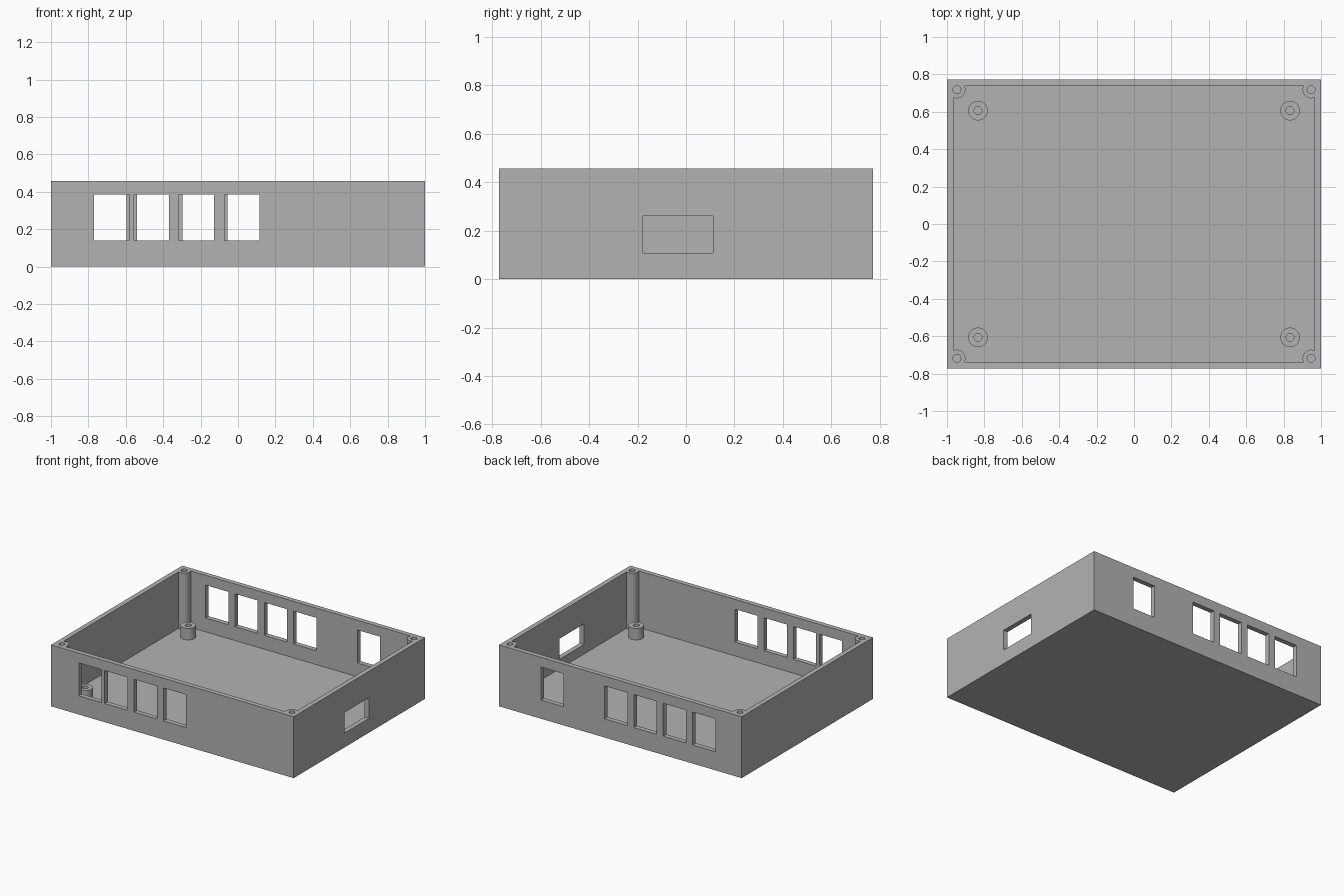
import bpy
import math

cube = bpy.data.objects.get("Cube")
if cube:
    bpy.data.objects.remove(cube, do_unlink=True)

# Overall sizes
W, D, H = 2.0, 1.545, 0.457
WALL, FLOOR = 0.036, 0.036
HOLE_R = 0.021

grey = bpy.data.materials.new("plain grey")
grey.use_nodes = True
colour = (0.45, 0.45, 0.45, 1.0)
grey.diffuse_color = colour
grey.node_tree.nodes["Principled BSDF"].inputs["Base Color"].default_value = colour


def finish(obj, name):
    obj.name = obj.data.name = name
    obj.data.materials.clear()
    obj.data.materials.append(grey)
    return obj


def box(name, x0, x1, y0, y1, z0, z1):
    bpy.ops.mesh.primitive_cube_add(
        size=1, location=((x0 + x1) / 2, (y0 + y1) / 2, (z0 + z1) / 2))
    obj = bpy.context.object
    obj.scale = (x1 - x0, y1 - y0, z1 - z0)
    bpy.ops.object.transform_apply(location=True, rotation=False, scale=True)
    return finish(obj, name)


def cylinder(name, x, y, r, z0, z1):
    bpy.ops.mesh.primitive_cylinder_add(
        vertices=48, radius=r, depth=z1 - z0, location=(x, y, (z0 + z1) / 2))
    bpy.ops.object.transform_apply(location=True, rotation=False, scale=True)
    return finish(bpy.context.object, name)


def subtract(target, cutter):
    """Cut one solid from another, then discard the cutter."""
    mod = target.modifiers.new("cut", 'BOOLEAN')
    mod.operation = 'DIFFERENCE'
    mod.solver = 'EXACT'
    mod.object = cutter
    bpy.ops.object.select_all(action='DESELECT')
    bpy.context.view_layer.objects.active = target
    target.select_set(True)
    bpy.ops.object.modifier_apply(modifier=mod.name)
    bpy.data.objects.remove(cutter, do_unlink=True)


def smooth(obj):
    bpy.ops.object.select_all(action='DESELECT')
    bpy.context.view_layer.objects.active = obj
    obj.select_set(True)
    bpy.ops.object.shade_smooth_by_angle(angle=math.radians(30))


corners = [(sx, sy) for sx in (-1, 1) for sy in (-1, 1)]

# Enclosure: the cavity leaves a full-height screw post in each corner
shell = box("enclosure", -W / 2, W / 2, -D / 2, D / 2, 0, H)
cavity = box("cavity", -W / 2 + WALL, W / 2 - WALL,
             -D / 2 + WALL, D / 2 - WALL, FLOOR, H + 0.1)
for sx, sy in corners:
    subtract(cavity, cylinder("post", sx * 0.947, sy * 0.718, 0.046, -0.1, H + 0.3))
subtract(shell, cavity)

# Screw holes down the corner posts
for sx, sy in corners:
    subtract(shell, cylinder("hole", sx * 0.947, sy * 0.718, HOLE_R, FLOOR + 0.004, H + 0.1))

# Window openings: four in the front wall, five in the back wall
WIN_W, WIN_Z0, WIN_Z1 = 0.187, 0.139, 0.384
front_windows = (-0.77, -0.557, -0.315, -0.073)
back_windows = (-0.783, -0.54, -0.298, -0.057, 0.467)
for side, starts in ((-1, front_windows), (1, back_windows)):
    y = side * D / 2
    for x in starts:
        subtract(shell, box("window", x, x + WIN_W, y - 0.1, y + 0.1, WIN_Z0, WIN_Z1))

# Low slot in the +x wall
subtract(shell, box("slot", W / 2 - 0.1, W / 2 + 0.1, -0.178, 0.112, 0.107, 0.26))
smooth(shell)

# Hollow board standoffs on the floor
for sx, sy in corners:
    name = ("front" if sy < 0 else "back") + ("_left" if sx > 0 else "_right") + "_standoff"
    x, y = sx * 0.834, sy * 0.606
    standoff = cylinder(name, x, y, 0.052, FLOOR - 0.01, 0.122)
    subtract(standoff, cylinder("hole", x, y, HOLE_R, FLOOR, 0.2))
    smooth(standoff)
